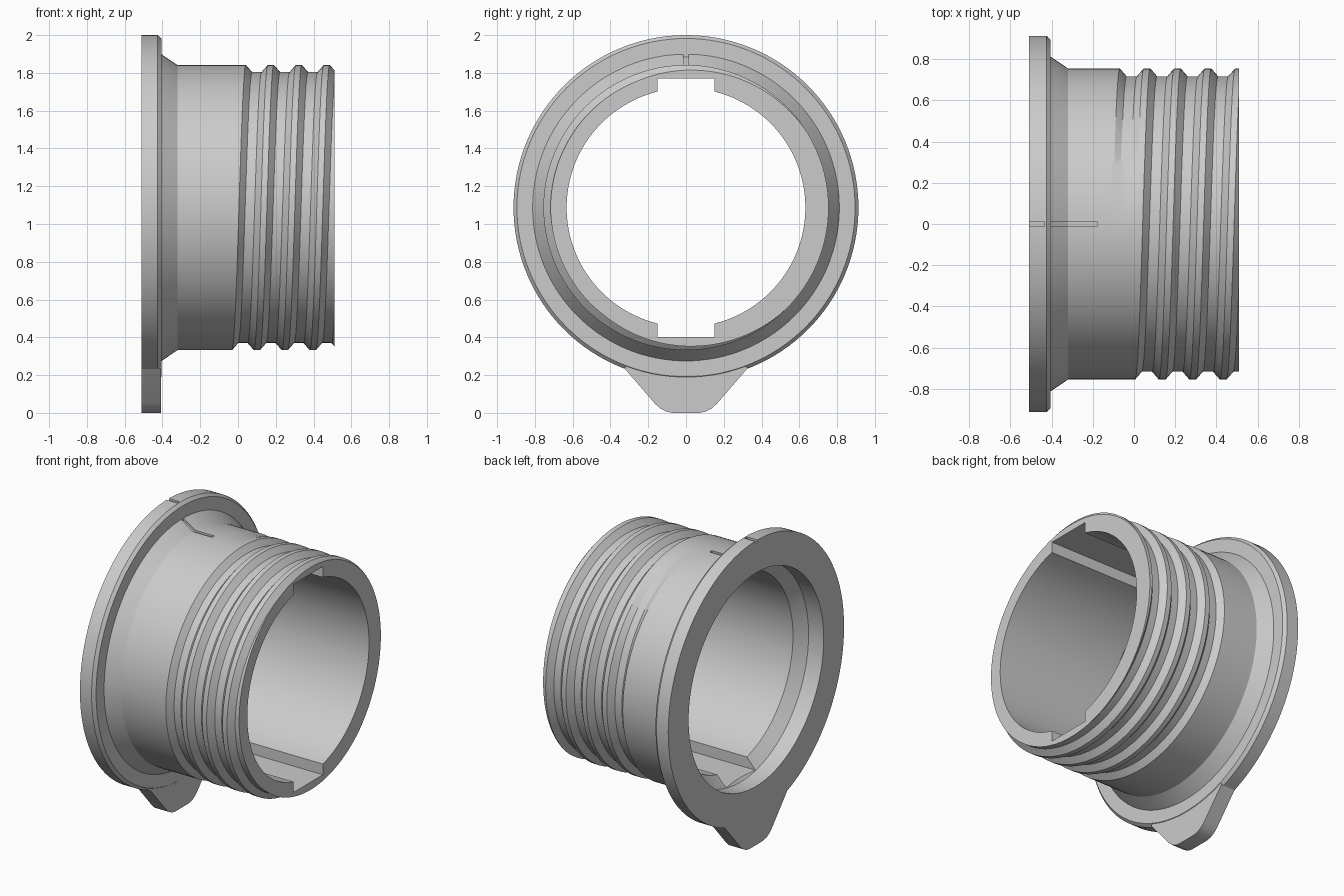
import bpy, bmesh, math

if "Cube" in bpy.data.objects:
    bpy.data.objects.remove(bpy.data.objects["Cube"])

CZ = 1.087             # height of the collar axis
N = 128                # sides of the round parts
PITCH, CREST, DEPTH = 0.148, 0.755, 0.038
X0, X1 = -0.12, 0.51   # range holding the thread


def clamp(v, lo, hi):
    return max(lo, min(hi, v))


def finish(bm, name):
    bmesh.ops.recalc_face_normals(bm, faces=bm.faces)
    mesh = bpy.data.meshes.new(name)
    bm.to_mesh(mesh)
    bm.free()
    ob = bpy.data.objects.new(name, mesh)
    bpy.context.collection.objects.link(ob)
    return ob


def prism(name, pts, lo, hi, axis):
    """Extrude a 2D outline along x (outline y,z) or along y (outline x,z)."""
    def place(p, d):
        return (d, p[0], p[1]) if axis == 'x' else (p[0], d, p[1])
    bm = bmesh.new()
    a = [bm.verts.new(place(p, lo)) for p in pts]
    b = [bm.verts.new(place(p, hi)) for p in pts]
    bm.faces.new(a)
    bm.faces.new(b[::-1])
    for i in range(len(pts)):
        j = (i + 1) % len(pts)
        bm.faces.new((a[i], b[i], b[j], a[j]))
    return finish(bm, name)


def thread_radius(x, u):
    """Radius of the grooved outside at position x and turn fraction u."""
    cut = 0
    for k in range(-2, 4):
        c = 0.10 + PITCH * (u + k)
        fade = clamp((u + k + 1) / 0.2, 0, 1)
        cut = max(cut, fade * clamp((0.058 - abs(x - c)) / 0.033, 0, 1))
    return CREST - DEPTH * cut


def section(u):
    """Closed (x, radius) section of the collar at turn fraction u."""
    xs = [clamp(0.10 + PITCH * (u + k) + d, X0, X1)
          for k in range(-2, 4) for d in (-0.058, -0.025, 0.025, 0.058)]
    flange = [(-0.51, 0.7015), (-0.51, 0.913), (-0.425, 0.913), (-0.405, 0.895),
              (-0.405, 0.812), (-0.32, CREST), (X0, CREST)]
    bore = [(X1, 0.632), (-0.335, 0.632), (-0.40, 0.7015)]
    return flange + [(x, thread_radius(x, u)) for x in xs + [X1]] + bore


# Collar: flange, cone, threaded barrel and bore swept round the axis
bm = bmesh.new()
cols = []
for i in range(N + 1):
    u = i / N
    a = 2 * math.pi * u
    cols.append([bm.verts.new((x, r * math.sin(a), CZ + r * math.cos(a)))
                 for x, r in section(u)])
for c, d in zip(cols, cols[1:]):
    for j in range(len(c)):
        k = (j + 1) % len(c)
        bm.faces.new((c[j], c[k], d[k], d[j]))
bmesh.ops.remove_doubles(bm, verts=bm.verts, dist=1e-5)
collar = finish(bm, "threaded_collar")

# Pointer tab under the flange, with rounded corners
half = [(0.26, 0.36), (0.325, 0.235), (0.165, 0.05), (0.138, 0.025), (0.105, 0.007), (0.07, 0)]
tab = prism("pointer_tab", half + [(-y, z) for y, z in reversed(half)], -0.51, -0.408, 'x')

# Cutters: keyways through the bore and index marks on top
h, w = 0.684, 0.152
keyway = prism("keyway_cutter", [(-w, CZ - h), (w, CZ - h), (w, CZ + h), (-w, CZ + h)],
               -0.46, 0.6, 'x')
flange_mark = prism("flange_mark_cutter",
                    [(-0.6, CZ + 0.9), (-0.435, CZ + 0.9), (-0.435, 2.1), (-0.6, 2.1)],
                    -0.012, 0.012, 'y')
barrel_mark = prism("barrel_mark_cutter",
                    [(-0.405, CZ + 0.797), (-0.32, CZ + 0.742), (-0.18, CZ + 0.742),
                     (-0.18, CZ + 0.8), (-0.405, CZ + 0.86)], -0.012, 0.012, 'y')

bpy.context.view_layer.objects.active = collar
for ob, op in ((tab, 'UNION'), (keyway, 'DIFFERENCE'),
               (flange_mark, 'DIFFERENCE'), (barrel_mark, 'DIFFERENCE')):
    mod = collar.modifiers.new(ob.name, 'BOOLEAN')
    mod.operation, mod.solver, mod.object = op, 'EXACT', ob
    bpy.ops.object.modifier_apply(modifier=mod.name)
    bpy.data.objects.remove(ob)

bpy.ops.object.select_all(action='DESELECT')
collar.select_set(True)
bpy.ops.object.shade_smooth_by_angle(angle=math.radians(20))
